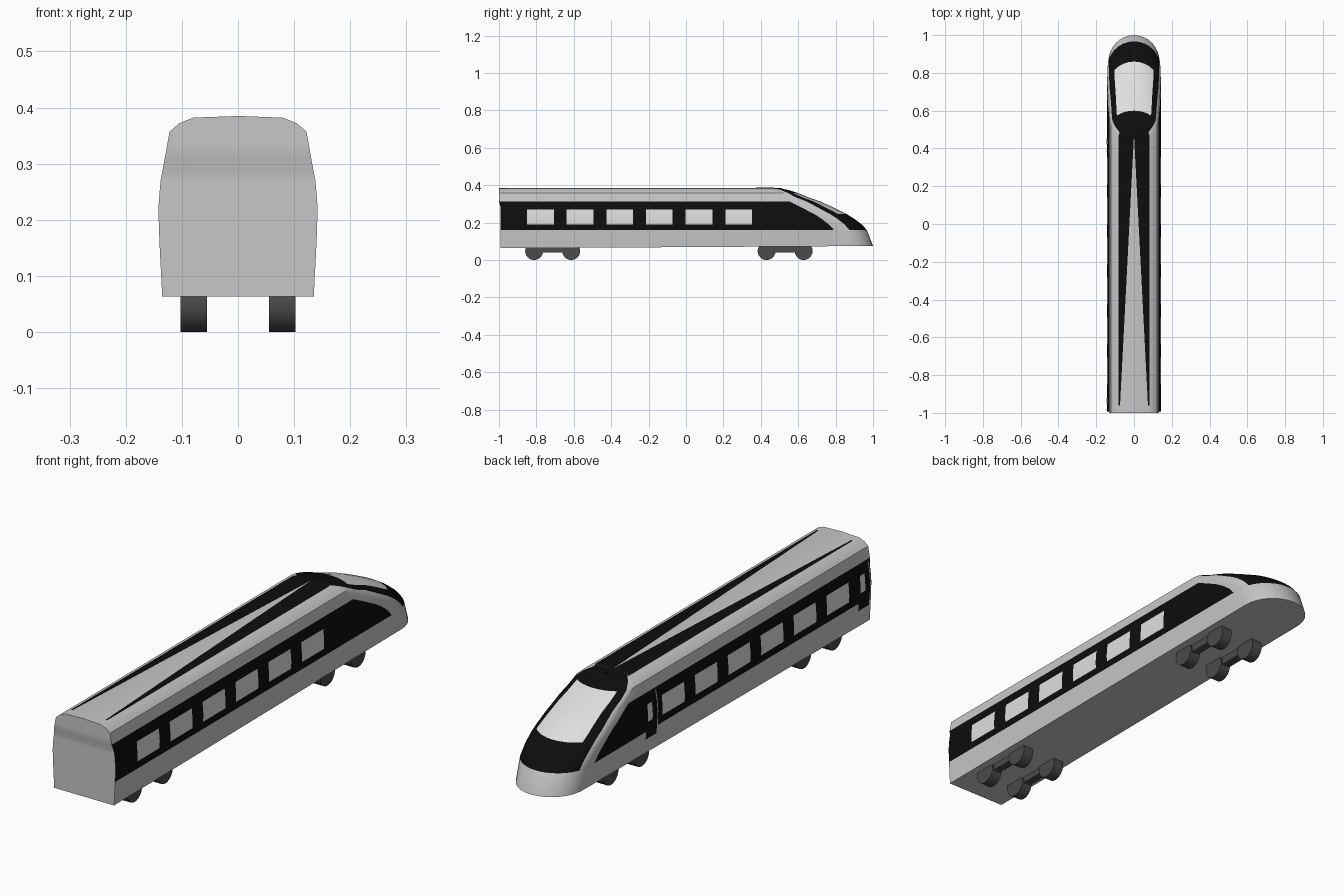
import bpy, bmesh
from math import sin, cos, radians, pi
from mathutils import Matrix

cube = bpy.data.objects.get("Cube")
if cube:
    bpy.data.objects.remove(cube, do_unlink=True)


def material(name, value):
    m = bpy.data.materials.new(name)
    m.use_nodes = True
    colour = (value, value, value, 1)
    m.diffuse_color = colour
    m.node_tree.nodes["Principled BSDF"].inputs["Base Color"].default_value = colour
    return m


SILVER = material("silver_grey", 0.57)
BLACK = material("black", 0.004)
GLASS = material("pale_glass", 0.74)
DARK = material("dark_grey", 0.07)


def finish(name, bm, mats, angle=30):
    mesh = bpy.data.meshes.new(name)
    bm.to_mesh(mesh)
    bm.free()
    for m in mats:
        mesh.materials.append(m)
    ob = bpy.data.objects.new(name, mesh)
    bpy.context.collection.objects.link(ob)
    bpy.ops.object.select_all(action="DESELECT")
    ob.select_set(True)
    bpy.context.view_layer.objects.active = ob
    bpy.ops.object.shade_smooth_by_angle(angle=radians(angle))
    return ob


# Horizontal outlines of the car: height, half width, nose tip, nose rounding
LEVELS = [
    (0.063, 0.0, 1.0, 0.14),
    (0.063, 0.135, 1.0, 0.14),
    (0.16, 0.14, 0.967, 0.14),
    (0.19, 0.141, 0.94, 0.14),
    (0.22, 0.142, 0.9, 0.137),
    (0.245, 0.14, 0.86, 0.135),
    (0.27, 0.138, 0.81, 0.13),
    (0.285, 0.135, 0.78, 0.125),
    (0.312, 0.13, 0.72, 0.11),
    (0.335, 0.126, 0.655, 0.1),
    (0.357, 0.122, 0.6, 0.08),
    (0.372, 0.105, 0.555, 0.06),
    (0.382, 0.08, 0.51, 0.04),
    (0.385, 0.0, 0.51, 0.04),
]
WINDOW_EDGES = [y for i in range(6) for y in (-0.85 + 0.212 * i, -0.707 + 0.212 * i)]
NOSE_ANGLES = [90, 80, 70, 59, 48, 36, 24, 12, 0]
STRIPE_END = 2 + len(WINDOW_EDGES)
NOSE = STRIPE_END + 1
HOOD = NOSE + NOSE_ANGLES.index(70)
SCREEN = NOSE + NOSE_ANGLES.index(48)


def outline(z, w, tip, ry):
    rear = -0.992 if z < 0.3 else -1.0
    pts = [(0, rear), (w, rear)]
    pts += [(w, y) for y in WINDOW_EDGES]
    pts.append((w, tip - 0.12 - 0.4 * ry))
    for a in map(radians, NOSE_ANGLES):
        pts.append((w * sin(a), tip - ry + ry * cos(a)))
    # The underside rises slightly toward the nose
    return [(x, y, z + (0.006 * (y + 1) if z < 0.1 else 0)) for x, y in pts]


def paint(col, z, is_cap):
    if is_cap:
        return 1 if col >= NOSE else 0
    if col >= HOOD and z > 0.16:
        return 2 if col >= SCREEN and 0.245 < z < 0.357 else 1
    if 1 <= col < STRIPE_END and 0.16 < z < 0.312:
        window = 2 <= col < STRIPE_END and col % 2 == 0
        return 2 if window and 0.19 < z < 0.27 else 1
    return 0


# Car body with stripe, windows, hood and windscreen
bm = bmesh.new()
rows = [[bm.verts.new(p) for p in outline(*lv)] for lv in LEVELS]
for r in range(len(rows) - 1):
    zmid = (LEVELS[r][0] + LEVELS[r + 1][0]) / 2
    for c in range(len(rows[0]) - 1):
        a, b = rows[r], rows[r + 1]
        f = bm.faces.new((a[c], a[c + 1], b[c + 1], b[c]))
        f.material_index = paint(c, zmid, r == len(rows) - 2)
bmesh.ops.remove_doubles(bm, verts=bm.verts, dist=0.00001)
body = finish("car_body", bm, [SILVER, BLACK, GLASS])
mirror = body.modifiers.new("mirror", "MIRROR")
mirror.merge_threshold = 0.0001


# Tapering black roof stripes
def roof_z(x):
    return 0.3865 - 0.0375 * abs(x)


for side, name in ((1, "left"), (-1, "right")):
    bm = bmesh.new()
    pts = [(0, 0.472), (0.074, -0.96), (0.081, -0.96), (0.081, 0.472)]
    vs = [bm.verts.new((side * x, y, roof_z(x))) for x, y in pts]
    f = bm.faces.new(vs)
    f.normal_update()
    if f.normal.z < 0:
        f.normal_flip()
    finish(name + "_roof_stripe", bm, [BLACK])


# Plates that follow the curve of the right side wall
def wall_width(z):
    wall = LEVELS[1:-1]
    for lo, hi in zip(wall, wall[1:]):
        if lo[0] <= z <= hi[0]:
            return lo[1] + (hi[1] - lo[1]) * (z - lo[0]) / (hi[0] - lo[0])
    return wall[0][1]


def side_plate(name, y0, y1, z0, z1, mat, lift):
    zs = [z0] + [lv[0] for lv in LEVELS if z0 < lv[0] < z1] + [z1]
    bm = bmesh.new()
    strip = [[bm.verts.new((-wall_width(z) - lift, y, z)) for y in (y0, y1)] for z in zs]
    for a, b in zip(strip, strip[1:]):
        bm.faces.new((a[0], b[0], b[1], a[1]))
    finish(name, bm, [mat])


# Two doors on the right side only
for name, y in (("rear_door", -0.945), ("nose_door", 0.425)):
    side_plate(name, y - 0.035, y + 0.035, 0.13, 0.305, BLACK, 0.0015)
    side_plate(name + "_window", y - 0.005, y + 0.025, 0.2, 0.27, GLASS, 0.0025)
    side_plate(name + "_seam", y - 0.04, y - 0.035, 0.16, 0.305, SILVER, 0.0025)

# Bogies: wheels and side beams
for end, centre in (("rear", -0.713), ("nose", 0.53)):
    for side, x in (("left", 0.079), ("right", -0.079)):
        for n, dy in (("outer", -0.099), ("inner", 0.099)):
            bm = bmesh.new()
            place = Matrix.Translation((x, centre + dy, 0.048)) @ Matrix.Rotation(pi / 2, 4, "Y")
            bmesh.ops.create_cone(bm, cap_ends=True, segments=24, radius1=0.048,
                                  radius2=0.048, depth=0.047, matrix=place)
            finish(f"{end}_{side}_{n}_wheel", bm, [DARK])
        bm = bmesh.new()
        place = Matrix.Translation((x, centre, 0.056)) @ Matrix.Diagonal((0.032, 0.2, 0.032, 1))
        bmesh.ops.create_cube(bm, size=1, matrix=place)
        finish(f"{end}_{side}_bogie_beam", bm, [DARK])
